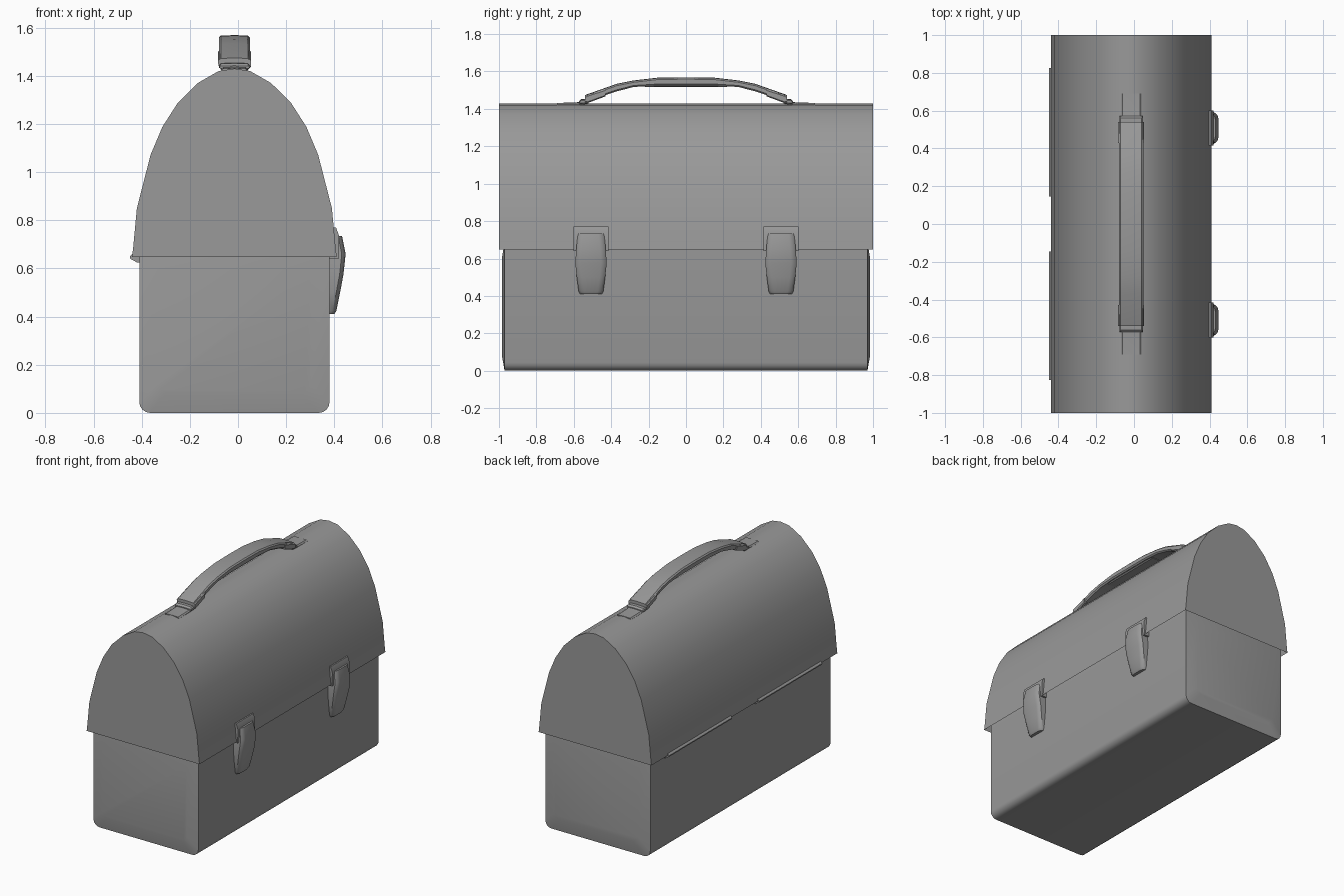
import bpy, bmesh, math

if "Cube" in bpy.data.objects:
    bpy.data.objects.remove(bpy.data.objects["Cube"])

CX = -0.015  # middle of the box in x

grey = bpy.data.materials.new("dark_grey_metal")
grey.diffuse_color = (0.32, 0.32, 0.32, 1)
grey.use_nodes = True
grey.node_tree.nodes["Principled BSDF"].inputs["Base Color"].default_value = grey.diffuse_color


def loft(name, rings, angle=30, closed=True):
    """Skin equal-length rings and cap both ends; closed=False leaves the profile open."""
    bm = bmesh.new()
    vs = [[bm.verts.new(p) for p in r] for r in rings]
    n = len(vs[0])
    for a, b in zip(vs, vs[1:]):
        for i in range(n if closed else n - 1):
            bm.faces.new((a[i], a[(i + 1) % n], b[(i + 1) % n], b[i]))
    bm.faces.new(vs[0])
    bm.faces.new(vs[-1])
    bmesh.ops.recalc_face_normals(bm, faces=bm.faces)
    me = bpy.data.meshes.new(name)
    bm.to_mesh(me)
    bm.free()
    me.materials.append(grey)
    ob = bpy.data.objects.new(name, me)
    bpy.context.collection.objects.link(ob)
    bpy.ops.object.select_all(action='DESELECT')
    ob.select_set(True)
    bpy.context.view_layer.objects.active = ob
    bpy.ops.object.shade_smooth_by_angle(angle=math.radians(angle))
    return ob


def extrude_y(name, profile, y0, y1, closed=True):
    return loft(name, [[(x, y, z) for x, z in profile] for y in (y0, y1)], closed=closed)


def strap(name, path, half_w, chamfer):
    """Strap along y; path holds (y, z_bottom, z_top)."""
    rings = []
    for y, zb, zt in path:
        c = min(chamfer, (zt - zb) * 0.4)
        rings.append([(CX - half_w + c, y, zb), (CX + half_w - c, y, zb),
                      (CX + half_w, y, zb + c), (CX + half_w, y, zt - c),
                      (CX + half_w - c, y, zt), (CX, y, zt + 0.002),
                      (CX - half_w + c, y, zt), (CX - half_w, y, zt - c)])
    return loft(name, rings)


# Body: rounded bottom edges, slightly bulged end panels, rim running up inside the lid
W, R, TOP = 0.395, 0.045, 0.69
prof = [(CX - W, TOP)]
for cx, a0 in ((CX - W + R, 180), (CX + W - R, 270)):
    for i in range(5):
        a = math.radians(a0 + i * 22.5)
        prof.append((cx + R * math.cos(a), R + R * math.sin(a)))
prof.append((CX + W, TOP))
rings = []
for y, sx, sz in ((-0.985, 0.8, 0.74), (-0.97, 1, 1), (0.97, 1, 1), (0.985, 0.8, 0.74)):
    rings.append([(CX + (x - CX) * sx, y, 0.33 + (z - 0.33) * sz) for x, z in prof])
loft("lunchbox_body", rings)

# Domed lid, open underneath
half = [(0.425, 0.648), (0.42, 0.69), (0.405, 0.85), (0.348, 1.072), (0.299, 1.188),
        (0.235, 1.288), (0.152, 1.37), (0.065, 1.42)]
dome = [(CX + x, z) for x, z in half] + [(CX, 1.43)] + [(CX - x, z) for x, z in reversed(half)]
extrude_y("domed_lid", dome, -1, 1, closed=False)

for s, side in ((-1, "front"), (1, "back")):
    # Hinge strip on the left side
    extrude_y("hinge_" + side, [(-0.40, 0.625), (-0.42, 0.625), (-0.447, 0.64),
                                (-0.45, 0.65), (-0.437, 0.662), (-0.40, 0.662)],
              s * 0.145, s * 0.825)

    # Latch plate on the lid
    yc = s * 0.508
    extrude_y("latch_plate_" + side, [(0.37, 0.64), (0.418, 0.64), (0.42, 0.735),
                                      (0.407, 0.77), (0.37, 0.77)], yc - 0.093, yc + 0.093)

    # Latch lever: curved, tapering downwards
    rings = []
    for z, xo, w in ((0.735, 0.432, 0.070), (0.66, 0.447, 0.078),
                     (0.575, 0.438, 0.084), (0.50, 0.424, 0.076), (0.425, 0.409, 0.066),
                     (0.41, 0.400, 0.058)):
        rings.append([(0.375, yc - w, z), (xo - 0.016, yc - w, z), (xo - 0.004, yc - w + 0.012, z),
                      (xo, yc - w + 0.03, z), (xo, yc + w - 0.03, z),
                      (xo - 0.004, yc + w - 0.012, z), (xo - 0.016, yc + w, z), (0.375, yc + w, z)])
    loft("latch_lever_" + side, rings, 40)

    # Handle mount: base tab, pivot loop and end sleeve
    strap("handle_tab_" + side, [(s * 0.69, 1.41, 1.430), (s * 0.60, 1.41, 1.432),
                                 (s * 0.54, 1.42, 1.437)], 0.054, 0.008)
    strap("handle_loop_" + side, [(s * 0.572, 1.43, 1.440), (s * 0.56, 1.425, 1.450),
                                  (s * 0.535, 1.425, 1.452), (s * 0.52, 1.43, 1.45)], 0.062, 0.006)
    strap("handle_sleeve_" + side, [(s * 0.54, 1.435, 1.468), (s * 0.525, 1.432, 1.474),
                                    (s * 0.43, 1.467, 1.505)], 0.069, 0.006)

# Arched carrying handle
side_path = [(0.54, 1.438, 1.472), (0.37, 1.494, 1.532), (0.28, 1.517, 1.550), (0.15, 1.525, 1.565)]
path = [(-y, b, t) for y, b, t in side_path] + [(0, 1.525, 1.567)] + side_path[::-1]
strap("handle_grip", path, 0.064, 0.008)
strap("handle_pad", [(-0.22, 1.517, 1.54), (0.22, 1.517, 1.54)], 0.05, 0.006)
